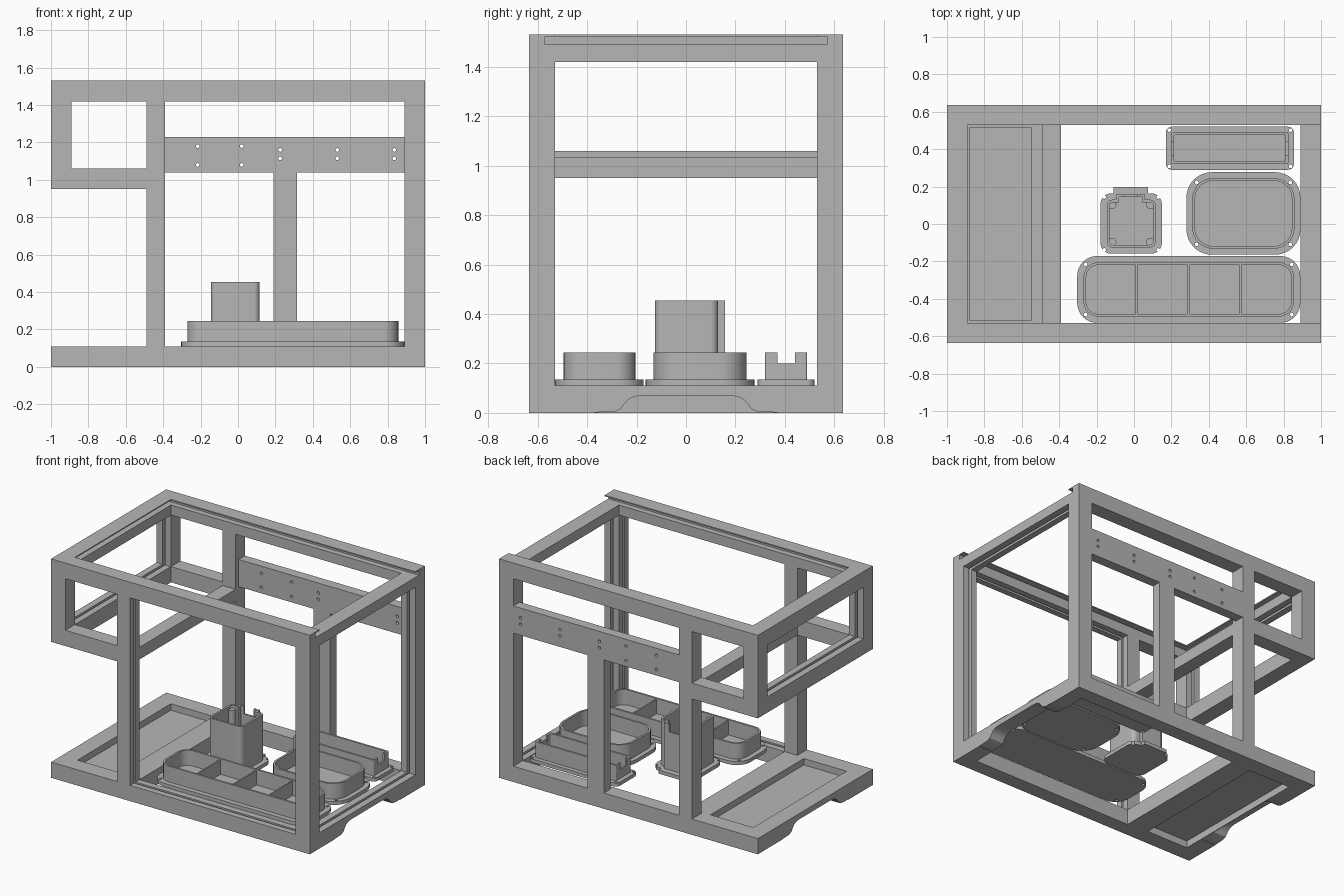
import bpy, bmesh, math
from mathutils import Matrix

if "Cube" in bpy.data.objects:
    bpy.data.objects.remove(bpy.data.objects["Cube"], do_unlink=True)

grey = bpy.data.materials.new("plain grey")
grey.use_nodes = True
grey.diffuse_color = (0.47, 0.47, 0.47, 1)
grey.node_tree.nodes["Principled BSDF"].inputs["Base Color"].default_value = (0.47, 0.47, 0.47, 1)


def finish(bm, name):
    bmesh.ops.recalc_face_normals(bm, faces=bm.faces)
    mesh = bpy.data.meshes.new(name)
    bm.to_mesh(mesh)
    bm.free()
    mesh.materials.append(grey)
    obj = bpy.data.objects.new(name, mesh)
    bpy.context.collection.objects.link(obj)
    return obj


def box(name, xs, ys, zs, r=0):
    """Box from ranges, with optional rounded upright edges."""
    bm = bmesh.new()
    bmesh.ops.create_cube(bm, size=2)
    for v in bm.verts:
        v.co = [rng[0] if c < 0 else rng[1] for c, rng in zip(v.co, (xs, ys, zs))]
    if r:
        upright = [e for e in bm.edges if abs(e.verts[0].co.z - e.verts[1].co.z) > 1e-4]
        bmesh.ops.bevel(bm, geom=upright, offset=r, segments=8, profile=0.5, affect='EDGES')
    return finish(bm, name)


def pin(x, y, z, axis, r=0.009, depth=0.3):
    bm = bmesh.new()
    turn = Matrix.Rotation(math.pi / 2, 4, 'X') if axis == 'Y' else Matrix()
    bmesh.ops.create_cone(bm, cap_ends=True, segments=16, radius1=r, radius2=r,
                          depth=depth, matrix=Matrix.Translation((x, y, z)) @ turn)
    return finish(bm, "pin_cutter")


def activate(obj):
    bpy.ops.object.select_all(action='DESELECT')
    obj.select_set(True)
    bpy.context.view_layer.objects.active = obj


def cut(obj, cutter, op='DIFFERENCE'):
    cutter.hide_render = True
    activate(obj)
    mod = obj.modifiers.new("cut", 'BOOLEAN')
    mod.operation, mod.solver, mod.object = op, 'EXACT', cutter
    bpy.ops.object.modifier_apply(modifier=mod.name)
    bpy.data.objects.remove(cutter, do_unlink=True)


def smooth(obj):
    activate(obj)
    bpy.ops.object.shade_smooth_by_angle(angle=math.radians(30))


# Cabinet frame carved from one block
W, IN, H = 0.635, 0.53, 1.53
BAY, LOW = (-0.39, 0.89), (0.11, 1.42)
INNER = (-IN, IN)
frame = box("cabinet_frame", (-1, 1), (-W, W), (0, H))
voids = [
    ((-1.1, -0.49), (-0.8, 0.8), (0.11, 0.95)),     # under the overhang
    (BAY, INNER, (-0.1, 1.7)),                      # main bay
    ((-0.89, -0.49), INNER, (0.9, 1.7)),            # overhang bay
    ((-0.52, -0.36), INNER, (1.035, 1.7)),          # above the middle bar
    ((-0.52, -0.36), INNER, (0.11, 0.95)),          # below the middle bar
    (BAY, (-0.8, -0.5), LOW),                       # front window
    ((-0.89, -0.49), (-0.8, 0.8), (1.06, 1.42)),    # small side windows
    (BAY, (0.5, 0.8), (1.23, 1.42)),                # back windows
    ((-0.39, 0.19), (0.5, 0.8), (0.11, 1.04)),
    ((0.315, 0.89), (0.5, 0.8), (0.11, 1.04)),
    ((0.8, 1.1), INNER, LOW),                       # end windows
    ((-1.1, -0.8), INNER, (1.06, 1.42)),
    (BAY, (0.5, 0.565), LOW),                       # thins the back rail
    ((-0.93, 1.1), (-0.57, 0.57), (1.49, 1.522)),   # sliding lid slot
    ((0.8, 1.1), INNER, (1.49, 1.7)),
    ((-0.88, -0.55), (-0.515, 0.515), (0.065, 0.2)),  # shelf recess, top and below
    ((-0.88, -0.55), (-0.515, 0.515), (-0.1, 0.05)),
    ((-0.43, 0.93), (-0.592, -0.574), (0.08, 1.455)),  # panel grooves
    ((0.935, 0.953), (-0.565, 0.565), (0.085, 1.455)),
    ((-0.953, -0.935), (-0.565, 0.565), (1.03, 1.455)),
]
for xs, ys, zs in voids:
    cut(frame, box("void_cutter", xs, ys, zs))

# Bolt holes in the back rail
for x, zs in ((-0.215, (1.08, 1.18)), (0.02, (1.08, 1.18)), (0.225, (1.115, 1.16)),
              (0.53, (1.115, 1.16)), (0.835, (1.115, 1.16))):
    for z in zs:
        cut(frame, pin(x, 0.6, z, 'Y', 0.01))

# Hand arches under both ends
half = [(0.37, -0.05), (0.37, 0.002), (0.29, 0.005), (0.265, 0.015), (0.25, 0.035),
        (0.235, 0.053), (0.21, 0.066), (0.175, 0.07)]
for x0, x1 in ((-1.1, -0.885), (0.885, 1.1)):
    bm = bmesh.new()
    outline = half + [(-y, z) for y, z in reversed(half)]
    face = bm.faces.new([bm.verts.new((x0, y, z)) for y, z in outline])
    out = bmesh.ops.extrude_face_region(bm, geom=[face])
    bmesh.ops.translate(bm, vec=(x1 - x0, 0, 0),
                        verts=[g for g in out["geom"] if isinstance(g, bmesh.types.BMVert)])
    cut(frame, finish(bm, "arch_cutter"))
smooth(frame)


def grow(rng, d):
    return (rng[0] - d, rng[1] + d)


def tray(name, xs, ys, top, r, rim, wall=0.014, screw=0.03):
    """Open bin on a rounded flange with corner screw holes."""
    flange = box(name + "_flange", grow(xs, rim), grow(ys, rim), (0.11, 0.135), r + rim * 0.8)
    for x in grow(xs, rim - screw):
        for y in grow(ys, rim - screw):
            cut(flange, pin(x, y, 0.12, 'Z', 0.01, 0.2))
    body = box(name + "_bin", xs, ys, (0.12, top), r)
    cut(body, box("bin_cutter", grow(xs, -wall), grow(ys, -wall), (0.138, top + 0.1),
                  max(r - wall, 0.006)))
    smooth(flange)
    return body


# Long front tray with three dividers
long_bin = tray("long_tray", (-0.27, 0.855), (-0.495, -0.205), 0.245, 0.08, 0.034, screw=0.045)
smooth(long_bin)
for i in range(3):
    x = 0.013 + i * 0.278
    box("long_tray_divider", (x - 0.005, x + 0.005), (-0.485, -0.215), (0.135, 0.238))

# Rounded tray
smooth(tray("round_tray", (0.312, 0.858), (-0.132, 0.245), 0.245, 0.11, 0.032, screw=0.055))

# Narrow tray with notched ends
narrow_bin = tray("narrow_tray", (0.2, 0.825), (0.32, 0.49), 0.245, 0.008, 0.03, screw=0.018)
cut(narrow_bin, box("notch_cutter", (0.1, 0.95), (0.37, 0.44), (0.2, 0.4)))
smooth(narrow_bin)

# Tall cup with a back channel and corner pillars
cup = tray("tall_cup", (-0.145, 0.115), (-0.125, 0.13), 0.455, 0.03, 0.034, screw=0.02)
cut(cup, box("channel", (-0.095, 0.06), (0.118, 0.157), (0.12, 0.455)), 'UNION')
cut(cup, box("channel_cutter", (-0.08, 0.045), (0.08, 0.145), (0.138, 0.6)))
cut(cup, box("slot_cutter", (-0.055, 0.02), (0.1, 0.2), (0.4, 0.6)))
smooth(cup)
box("tall_cup_back_tab", (-0.11, 0.075), (0.155, 0.198), (0.11, 0.135))
for x in (-0.118, 0.088):
    for y in (-0.098, 0.103):
        pillar = pin(x, y, 0.285, 'Z', 0.024, 0.3)
        pillar.name = "tall_cup_pillar"
        smooth(pillar)
